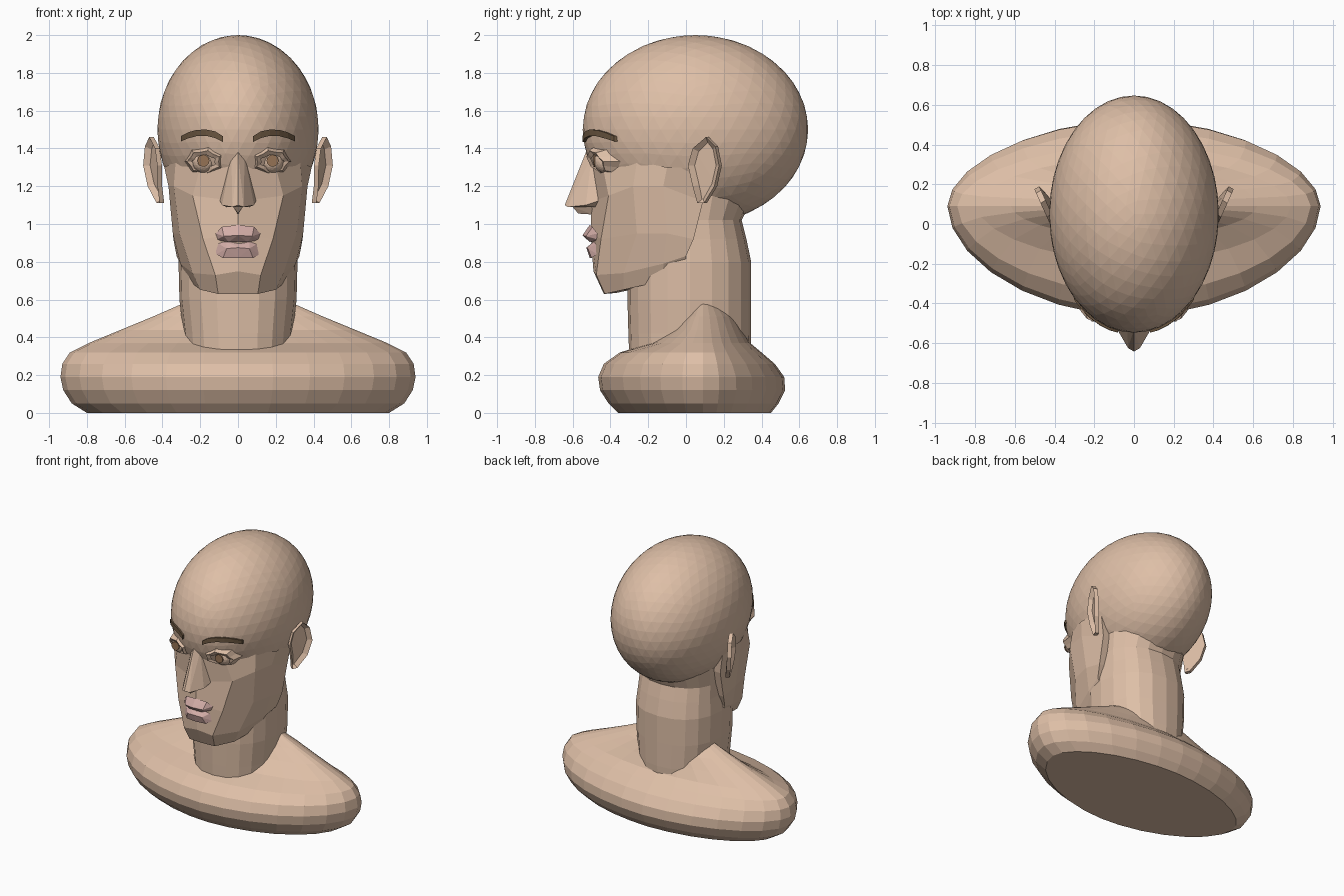
import bpy, bmesh, math
from mathutils import Vector, Matrix

if "Cube" in bpy.data.objects:
    bpy.data.objects.remove(bpy.data.objects["Cube"])


def material(name, rgb):
    m = bpy.data.materials.new(name)
    m.diffuse_color = (*rgb, 1)
    m.use_nodes = True
    m.node_tree.nodes["Principled BSDF"].inputs["Base Color"].default_value = m.diffuse_color
    return m


SKIN = material("skin", (0.73, 0.52, 0.385))
LIP = material("lip pink", (0.66, 0.42, 0.39))
BROW = material("brow brown", (0.14, 0.09, 0.05))
IRIS = material("iris brown", (0.30, 0.17, 0.09))


def finish(name, bm, mat):
    bmesh.ops.remove_doubles(bm, verts=bm.verts, dist=0.0005)
    bmesh.ops.recalc_face_normals(bm, faces=bm.faces)
    me = bpy.data.meshes.new(name)
    bm.to_mesh(me)
    bm.free()
    me.materials.append(mat)
    ob = bpy.data.objects.new(name, me)
    bpy.context.collection.objects.link(ob)
    return ob


def loft(name, rings, mat, closed=True, caps=True):
    bm = bmesh.new()
    rows = [[bm.verts.new(p) for p in r] for r in rings]
    n = len(rows[0])
    for a, b in zip(rows, rows[1:]):
        for i in range(n if closed else n - 1):
            j = (i + 1) % n
            bm.faces.new((a[i], a[j], b[j], b[i]))
    if caps:
        bm.faces.new(rows[0])
        bm.faces.new(rows[-1])
    return finish(name, bm, mat)


def hull(name, half, mat):
    """Convex solid from points mirrored in x."""
    bm = bmesh.new()
    for x, y, z in half:
        for s in ((1, -1) if x else (1,)):
            bm.verts.new((s * x, y, z))
    bmesh.ops.convex_hull(bm, input=bm.verts)
    return finish(name, bm, mat)


def oval(z, rx, front, back, mid, power, n):
    """Horizontal ring, widest at y = mid."""
    pts = []
    for i in range(n):
        a = 2 * math.pi * i / n
        c, s = math.cos(a), math.sin(a)
        x = math.copysign(abs(c) ** (2 / power), c) * rx
        y = math.copysign(abs(s) ** (2 / power), s)
        pts.append((x, mid + y * ((back - mid) if y > 0 else (mid - front)), z))
    return pts


def skull_y(x, z):
    """Front surface of the cranium."""
    return 0.05 - 0.595 * math.sqrt(max(0, 1 - (x / 0.425) ** 2 - ((z - 1.5) / 0.5) ** 2))


# shoulders
S = [(0, .80, -.36, .45), (.05, .88, -.41, .49), (.12, .925, -.455, .525), (.19, .94, -.465, .52),
     (.26, .93, -.435, .47), (.32, .89, -.35, .40), (.37, .79, -.19, .34), (.44, .62, -.07, .30),
     (.51, .45, -.01, .265), (.58, .29, .05, .20)]
loft("shoulders", [oval(z, rx, f, b, .09, 1.85, 28) for z, rx, f, b in S], SKIN)

# neck
N = [(.28, .28, -.30, .34), (.42, .29, -.305, .345), (.6, .31, -.31, .345), (.8, .315, -.31, .345),
     (.92, .305, -.28, .32), (1.02, .30, -.2, .295), (1.16, .31, -.15, .36)]
loft("neck", [oval(z, rx, f, b, .02, 2.3, 20) for z, rx, f, b in N], SKIN)

# cranium
bm = bmesh.new()
bmesh.ops.create_icosphere(bm, subdivisions=4, radius=1,
                           matrix=Matrix.Translation((0, .05, 1.5)) @ Matrix.Diagonal((.427, .597, .5, 1)))
finish("cranium", bm, SKIN)

# face and jaw: rows from eye level to under the chin, front to back
ROWS = [
    [(0, -.515, 1.36), (.2, -.44, 1.30), (.33, -.26, 1.33), (.39, -.1, 1.3), (.38, .1, 1.3)],
    [(0, -.50, 1.12), (.24, -.41, 1.15), (.34, -.28, 1.2), (.368, -.12, 1.2), (.35, .09, 1.12)],
    [(0, -.505, .95), (.185, -.45, .92), (.31, -.26, .95), (.345, -.1, .95), (.342, .04, .92)],
    [(0, -.49, .75), (.12, -.475, .73), (.24, -.33, .74), (.305, -.12, .79), (.325, .0, .83)],
    [(0, -.435, .63), (.105, -.43, .63), (.2, -.33, .652), (.26, -.12, .70), (.29, .0, .79)],
    [(0, -.38, .635), (0, -.37, .635), (0, -.3, .65), (0, -.12, .70), (0, .0, .79)]]
full = []
for r in ROWS:
    right = r + [(0, r[-1][1], r[-1][2])]
    full.append(right + [(-x, y, z) for x, y, z in reversed(right)])
loft("face_and_jaw", full, SKIN, closed=False, caps=False)

# nose
hull("nose", [(0, -.53, 1.38), (.035, -.50, 1.36), (0, -.56, 1.24), (.1, -.44, 1.13), (.085, -.53, 1.10),
              (.03, -.625, 1.09), (0, -.642, 1.10), (.06, -.48, 1.09)], SKIN)
hull("nose_septum", [(.03, -.50, 1.10), (.025, -.60, 1.09), (0, -.57, 1.055), (0, -.49, 1.05)], SKIN)

# lips
hull("upper_lip", [(.118, -.455, .915), (.118, -.47, .95), (.085, -.495, .985), (0, -.51, .995),
                   (.075, -.53, .935), (0, -.548, .94), (.05, -.51, .905)], LIP)
hull("lower_lip", [(.118, -.455, .905), (.115, -.47, .84), (.08, -.50, .82), (0, -.51, .82),
                   (.06, -.52, .87), (0, -.528, .875), (.06, -.49, .905)], LIP)

for side, s in (("left", 1), ("right", -1)):
    # eyeball and iris
    bm = bmesh.new()
    bmesh.ops.create_icosphere(bm, subdivisions=3, radius=.062, matrix=Matrix.Translation((s * .18, -.425, 1.33)))
    finish(side + "_eyeball", bm, SKIN)
    bm = bmesh.new()
    bmesh.ops.create_cone(bm, cap_ends=True, segments=12, radius1=.032, radius2=.032, depth=.009,
                          matrix=Matrix.Translation((s * .183, -.486, 1.335)) @ Matrix.Rotation(math.pi / 2, 4, 'X'))
    finish(side + "_iris", bm, IRIS)

    # eyelids: jagged almond ring standing out from the face
    rings = []
    for rx, rz, out in ((.105, .085, -.01), (.09, .06, .025), (.065, .036, .015)):
        ring = []
        for i in range(14):
            a = 2 * math.pi * i / 14
            k = 1 if i % 2 == 0 else .86
            x, z = .18 + rx * k * math.cos(a), 1.33 + rz * k * math.sin(a)
            extra = .55 * max(0, x - .18) if out > 0 else 0
            ring.append((s * x, skull_y(x, z) - out - extra, z))
        rings.append(ring)
    loft(side + "_eyelids", rings, SKIN, caps=False)

    # eyebrow
    rings = []
    for x, lo, hi in ((.08, 1.435, 1.465), (.12, 1.455, 1.49), (.17, 1.467, 1.50), (.22, 1.465, 1.498),
                      (.265, 1.453, 1.485), (.302, 1.437, 1.465)):
        rings.append([(s * x, skull_y(x, z) - d, z) for z, d in ((lo, -.01), (lo, .018), (hi, .015), (hi, -.01))])
    loft(side + "_eyebrow", rings, BROW)

    # ear: slanted outline with thickness and a hollow
    outline = [(.12, 1.46), (.05, 1.40), (.025, 1.31), (.05, 1.20), (.075, 1.11), (.11, 1.11),
               (.165, 1.20), (.19, 1.31), (.17, 1.41)]
    bm = bmesh.new()
    f = bm.faces.new([bm.verts.new((s * (.405 + (y - .03) * .45 - max(0, 1.25 - z) * .25), y, z))
                      for y, z in outline])
    back = [v.co.copy() for v in f.verts]
    ext = bmesh.ops.extrude_face_region(bm, geom=[f])
    top = [g for g in ext["geom"] if isinstance(g, bmesh.types.BMFace)][0]
    bmesh.ops.translate(bm, verts=top.verts, vec=(s * .025, -.015, 0))
    bmesh.ops.inset_region(bm, faces=[top], thickness=.028)
    bmesh.ops.translate(bm, verts=top.verts, vec=(s * -.025, .01, 0))
    finish(side + "_ear", bm, SKIN)
